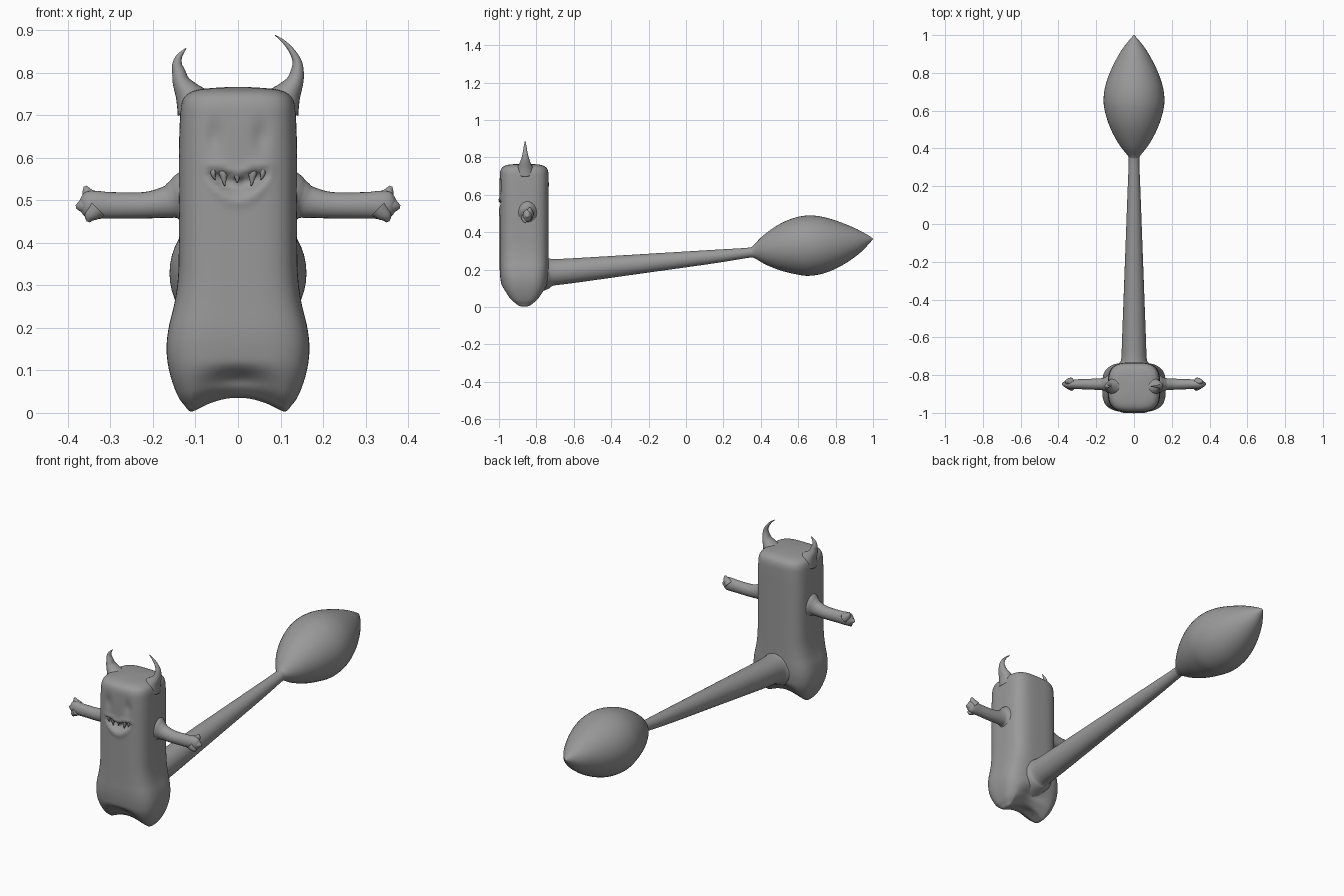
import bpy, bmesh, math
from mathutils import Vector

cube = bpy.data.objects.get("Cube")
if cube:
    bpy.data.objects.remove(cube)

clay = bpy.data.materials.new("clay grey")
clay.use_nodes = True
GREY = (0.32, 0.32, 0.32, 1)
clay.diffuse_color = GREY
clay.node_tree.nodes["Principled BSDF"].inputs["Base Color"].default_value = GREY

YC = -0.865  # depth of the body axis


def spline(rows, steps):
    """Catmull-Rom through rows of (x, y, z, ru, rv)."""
    out = []
    for i in range(len(rows) - 1):
        a, b, c, d = (rows[max(0, min(len(rows) - 1, i + k))] for k in (-1, 0, 1, 2))
        for s in range(steps):
            t = s / steps
            out.append([0.5 * (2 * q + (r - p) * t + (2 * p - 5 * q + 4 * r - w) * t * t
                               + (3 * q - p - 3 * r + w) * t ** 3)
                        for p, q, r, w in zip(a, b, c, d)])
    return out + [list(rows[-1])]


def loft(name, rows, ref, sides=24, steps=5, power=2, axis=None, shape=None):
    """Skin superellipse rings along a path; ref sets the direction of ru."""
    rows = spline(rows, steps)
    bm = bmesh.new()
    rings = []
    for i, (x, y, z, ru, rv) in enumerate(rows):
        nxt, prv = rows[min(i + 1, len(rows) - 1)], rows[max(i - 1, 0)]
        t = axis or (Vector(nxt[:3]) - Vector(prv[:3])).normalized()
        u = (Vector(ref) - t * t.dot(Vector(ref))).normalized()
        v = t.cross(u)
        ring = []
        for k in range(sides):
            a = math.tau * k / sides
            c, s = math.cos(a), math.sin(a)
            r = (abs(c) ** power + abs(s) ** power) ** (-1 / power)
            p = Vector((x, y, z)) + u * c * r * max(ru, .001) + v * s * r * max(rv, .001)
            ring.append(bm.verts.new(shape(p) if shape else p))
        rings.append(ring)
    for lo, hi in zip(rings, rings[1:]):
        for k in range(sides):
            j = (k + 1) % sides
            bm.faces.new((lo[k], lo[j], hi[j], hi[k]))
    bm.faces.new(rings[0])
    bm.faces.new(rings[-1])
    bmesh.ops.recalc_face_normals(bm, faces=bm.faces)
    for f in bm.faces:
        f.smooth = True
    me = bpy.data.meshes.new(name)
    bm.to_mesh(me)
    bm.free()
    me.materials.append(clay)
    ob = bpy.data.objects.new(name, me)
    bpy.context.collection.objects.link(ob)
    return ob


def step(t):
    t = max(0, min(1, t))
    return t * t * (3 - 2 * t)


def sculpt(p):
    """Arch between the feet, shallow eye sockets and a grinning mouth."""
    x, y, z = p
    arch = 0.036 * (1 - min(1, abs(x) / .11) ** 2) * max(0, 1 - z / .12)
    groove = .022 * math.exp(-(x / .07) ** 2 - ((z - .06) / .035) ** 2)
    y += groove if y < YC else -groove
    if y < YC - .06:
        eye = ((abs(x) - .055) / .022) ** 2 + ((z - .65) / .04) ** 2
        y += .008 * math.exp(-eye * 1.3)
        lip = .568 - .012 * math.exp(-(x / .02) ** 2) + .4 * x * x
        floor = .503 + 9 * x * x
        inside = step((lip - z) / .01) * step((z - floor) / .035) * step((.088 - abs(x)) / .02)
        y += .028 * inside
        y -= .006 * math.exp(-((z - lip - .008) / .012) ** 2) * step((.1 - abs(x)) / .05)
        y -= .005 * math.exp(-((z - floor + .004) / .012) ** 2) * step((.09 - abs(x)) / .05)
    return Vector((x, y, z + arch))


# Body: one rounded block from feet to crown (height, half width, half depth)
body = [(.004, .01, .006), (0, .1, .035), (.02, .128, .062), (.05, .146, .092), (.1, .162, .117),
        (.15, .168, .127), (.2, .163, .131), (.26, .149, .131), (.32, .141, .131),
        (.4, .139, .131), (.5, .139, .131), (.6, .139, .131), (.68, .137, .131),
        (.725, .133, .128), (.748, .12, .115), (.76, .092, .088), (.765, .04, .04),
        (.766, .005, .005)]
loft("body", [(0, YC, z, w, d) for z, w, d in body], (1, 0, 0), sides=160, steps=8,
     power=3.4, axis=Vector((0, 0, 1)), shape=sculpt)

# Teeth hanging from the upper lip
for i, (x, tip, r) in enumerate([(-.034, .533, .012), (-.002, .54, .010), (.034, .533, .012),
                                 (-.058, .548, .007), (.058, .548, .007)]):
    loft(f"tooth_{i + 1}", [(x, -.982, .575, r, .01), (x, -.984, .56, r * .8, .009),
                            (x * .92, -.985, tip, .001, .001)], (1, 0, 0), sides=12)

# Tail: tapering stalk, flared where it meets the back
tail = [(-.8, .182, .12, .11), (-.745, .183, .085, .088), (-.715, .186, .068, .072),
        (-.6, .195, .063, .066), (-.2, .235, .048, .05), (.15, .27, .035, .036),
        (.33, .29, .028, .027), (.38, .296, .03, .03)]
loft("tail_stalk", [(0, y, z, a, b) for y, z, a, b in tail], (1, 0, 0), sides=40)

# Tail tip: pointed bulb
bulb = [(.345, .291, .025), (.365, .294, .035), (.42, .302, .078), (.5, .313, .122),
        (.58, .323, .15), (.65, .328, .161), (.73, .333, .152), (.82, .341, .12),
        (.91, .352, .072), (.97, .361, .028), (1, .365, .001)]
loft("tail_bulb", [(0, y, z, r, r) for y, z, r in bulb], (1, 0, 0), sides=48)

# Arms with three stubby fingers, mirrored
AY = -.848
arm = [(.1, .502, .07, .08), (.135, .502, .05, .064), (.15, .5, .038, .046), (.17, .495, .032, .037),
       (.22, .488, .029, .031), (.3, .488, .026, .031), (.335, .489, .025, .033),
       (.358, .488, .021, .03), (.372, .487, .008, .012)]
fingers = [((.335, .497), (.352, .515), (.359, .533)),
           ((.345, .488), (.368, .486), (.381, .484)),
           ((.33, .48), (.347, .462), (.352, .449))]
for side, s in (("left", 1), ("right", -1)):
    loft(f"{side}_arm", [(s * x, AY, z, d, h) for x, z, d, h in arm], (0, 1, 0))
    for i, pts in enumerate(fingers):
        loft(f"{side}_finger_{i + 1}",
             [(s * x, AY - .012 * (i - 1), z, r, r)
              for (x, z), r in zip(pts, (.023, .015, .004))], (0, 1, 0), sides=16)

# Horns: curved, flared at the root; the left one is longer
root = [(.1, .725, .05, .05), (.118, .752, .038, .032), (.133, .777, .027, .021), (.139, .8, .019, .016)]
tips = {"left": (1, [(.139, .825, .013, .011), (.127, .85, .009, .007),
                     (.108, .872, .005, .004), (.087, .888, .001, .001)]),
        "right": (-1, [(.143, .818, .013, .012), (.138, .838, .008, .007), (.122, .857, .001, .001)])}
for side, (s, tip) in tips.items():
    loft(f"{side}_horn", [(s * x, -.86, z, d, w) for x, z, d, w in root + tip], (0, 1, 0))
